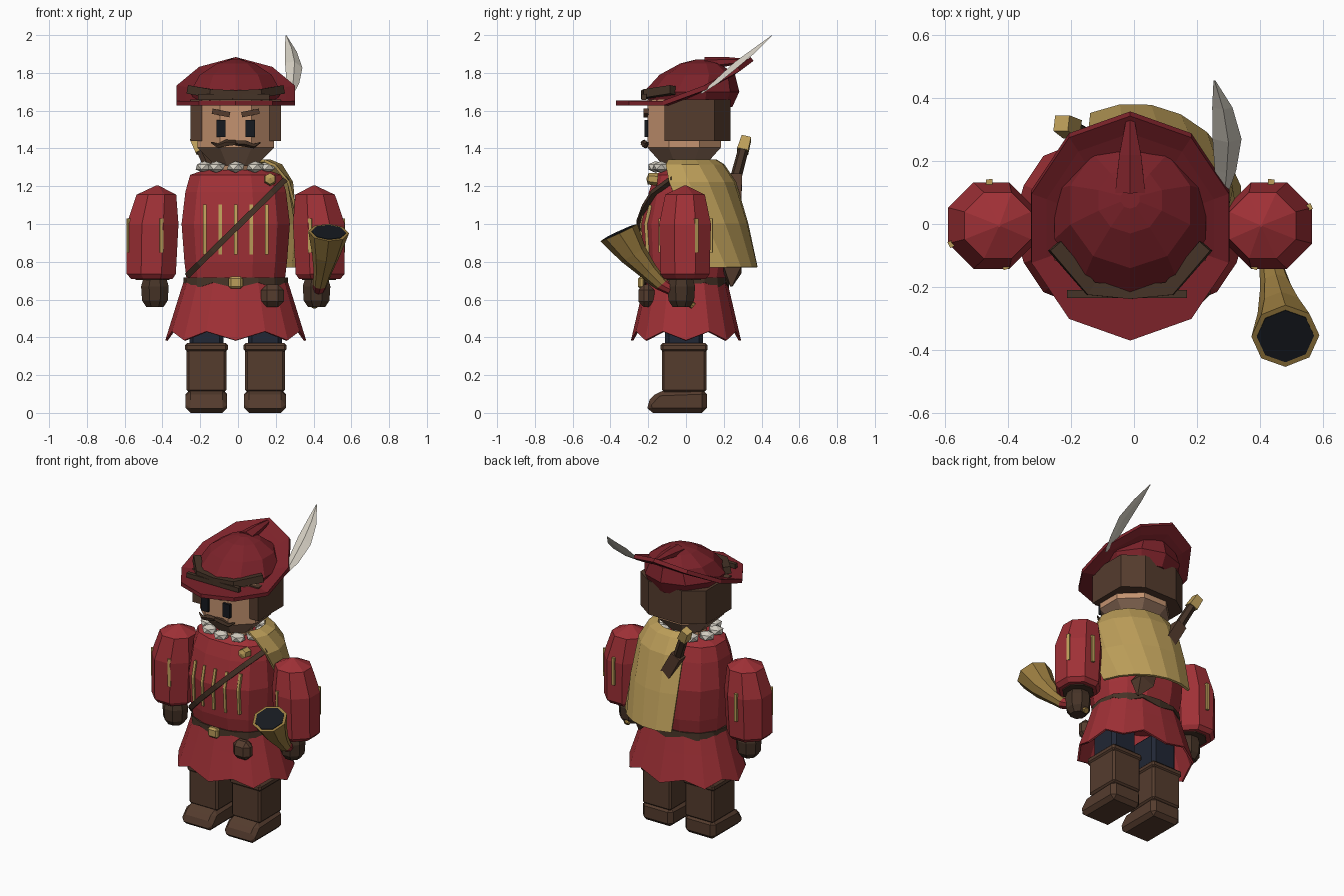
import bpy, bmesh, math
from mathutils import Vector, Matrix

if "Cube" in bpy.data.objects:
    bpy.data.objects.remove(bpy.data.objects["Cube"])

CX = -0.012  # symmetry plane of the figure
COL = dict(red=(.35, .030, .037), hat=(.20, .016, .023), gold=(.50, .34, .10), horn=(.32, .20, .05),
           brown=(.09, .045, .027), dark=(.06, .033, .02), skin=(.55, .29, .16), stubble=(.27, .155, .10),
           navy=(.015, .02, .035), white=(.66, .62, .54), black=(.008, .01, .014))
MATS = {}


def finish(name, bm, col, bevel=0, solid=0):
    bmesh.ops.recalc_face_normals(bm, faces=bm.faces)
    me = bpy.data.meshes.new(name)
    bm.to_mesh(me)
    bm.free()
    if col not in MATS:
        MATS[col] = bpy.data.materials.new(col)
        MATS[col].diffuse_color = (*COL[col], 1)
    me.materials.append(MATS[col])
    ob = bpy.data.objects.new(name, me)
    bpy.context.collection.objects.link(ob)
    if solid:
        m = ob.modifiers.new("thick", 'SOLIDIFY')
        m.thickness, m.offset = solid, 0
    if bevel:
        m = ob.modifiers.new("bevel", 'BEVEL')
        m.width, m.segments = bevel, 1
    return ob


def ring(x, y, z, rx, ry, n=8, p=2, half=True):
    """Flat-fronted n-gon ring; p > 2 makes it boxier."""
    k, out = 1 / math.cos(math.pi / n), []
    for i in range(n):
        a = 2 * math.pi * (i + .5 * half) / n - math.pi / 2
        f = lambda v: math.copysign(abs(v) ** (2 / p), v)
        out.append(Vector((x + rx * k * f(math.cos(a)), y + ry * k * f(math.sin(a)), z)))
    return out


def loft(name, rings, col, caps=True, closed=True, **kw):
    bm = bmesh.new()
    vs = [[bm.verts.new(p) for p in r] for r in rings]
    n = len(rings[0])
    for a, b in zip(vs, vs[1:]):
        for i in range(n if closed else n - 1):
            j = (i + 1) % n
            bm.faces.new((a[i], a[j], b[j], b[i]))
    if caps:
        bm.faces.new(vs[0])
        bm.faces.new(vs[-1])
    return finish(name, bm, col, **kw)


def tube(name, path, col, n=6, flat=1):
    """Loft along (x, y, z, radius) points."""
    P, rings = [Vector(p[:3]) for p in path], []
    for i, p in enumerate(P):
        t = (P[min(i + 1, len(P) - 1)] - P[max(i - 1, 0)]).normalized()
        u = t.cross(Vector((0, 1, 0))).normalized()
        v = u.cross(t)
        angs = [2 * math.pi * (k + .5) / n for k in range(n)]
        rings.append([p + path[i][3] * (u * math.cos(a) + v * flat * math.sin(a)) for a in angs])
    return loft(name, rings, col)


def box(name, c, size, col, bevel=0, rot=(0, 0, 0)):
    bm = bmesh.new()
    m = Matrix.Translation(c)
    for a, ax in zip(rot, 'XYZ'):
        m = m @ Matrix.Rotation(a, 4, ax)
    bmesh.ops.create_cube(bm, size=1, matrix=m @ Matrix.Diagonal((*size, 1)))
    return finish(name, bm, col, bevel)


def prism(name, lo, hi, col, bevel=0):
    return loft(name, [[Vector(p) for p in lo], [Vector(p) for p in hi]], col, bevel=bevel)


# boots and legs
for s in (-1, 1):
    x = CX + s * .155
    prof = [(.11, 0), (-.20, 0), (-.21, .05), (-.15, .115), (.11, .125)]
    prism("boot_foot", [(x - .11, y, z) for y, z in prof], [(x + .11, y, z) for y, z in prof], 'brown', .025)
    box("boot_shaft", (x, -.01, .225), (.21, .235, .23), 'brown', .012)
    box("boot_cuff", (x, -.01, .347), (.228, .25, .045), 'brown', .012)
    box("leg", (x, -.01, .46), (.18, .2, .24), 'navy', .02)

# skirt with a wavy hem, and dagged belt
top, mid, hem, b0, b1 = (ring(CX, 0, z, rx, ry, 16, 2.3, False) for z, rx, ry in
    ((.71, .26, .205), (.58, .30, .235), (.395, .36, .28), (.715, .265, .215), (.69, .268, .218)))
for i in range(16):
    if i % 2:
        hem[i].z += .035
        hem[i].x = CX + (hem[i].x - CX) * .97
        hem[i].y *= .97
    else:
        hem[i].z -= .012
        b1[i].z -= .03
loft("skirt", [top, mid, hem], 'red', caps=False, solid=.012)
loft("belt", [b0, b1], 'dark', caps=False, solid=.012)
box("belt_buckle", (CX, -.235, .69), (.075, .04, .065), 'gold', .012)
box("belt_pouch", (.183, -.21, .62), (.12, .085, .12), 'brown', .03)

# torso
T = [(.70, .258, .205), (.80, .27, .225), (1.0, .285, .235), (1.17, .265, .195), (1.26, .24, .165), (1.285, .17, .12)]
loft("torso", [ring(CX, 0, z, rx, ry, 12, 2.4) for z, rx, ry in T], 'red')


def front(x, z, off=.012):
    """Point just in front of the torso surface."""
    for (z0, a0, b0), (z1, a1, b1) in zip(T, T[1:]):
        if z <= z1:
            break
    t = (z - z0) / (z1 - z0)
    rx, ry = a0 + (a1 - a0) * t, b0 + (b1 - b0) * t
    q = min(abs((x - CX) / rx / 1.03), .97)
    return Vector((x, -ry * 1.02 * (1 - q ** 2.4) ** (1 / 2.4) - off, z))


# chest slashes, strap, cloak button
for i in range(5):
    x = CX + (i - 2) * .082
    tube("chest_slash", [(*front(x, z, 0), .012) for z in (.84, .92, 1.0, 1.10)], 'gold', 4)
path = [(-.265 + .52 * t, .73 + .51 * t) for t in (0, .12, .25, .4, .55, .7, .85, 1)]
tube("chest_strap", [(*front(x, z), .022) for x, z in path], 'dark', 4, .8)
tube("cloak_button", [(.17, -.15, 1.235, .034), (.17, -.20, 1.24, .03), (.17, -.21, 1.24, .015)], 'gold', 6)

# sleeves with slashes, hands
for s in (-1, 1):
    A = [(.71, .444, .11), (.735, .447, .13), (1.0, .44, .137), (1.155, .42, .105), (1.205, .415, .004)]
    loft("sleeve", [ring(CX + s * x, -.005, z, r, r) for z, x, r in A], 'red')
    for deg in (88, 25 * s, -110):
        a = math.radians(deg)
        x, y = CX + s * (.442 + .137 * math.cos(a)), -.005 + .137 * math.sin(a)
        box("sleeve_slash", (x, y, .94), (.02, .02, .18), 'gold', 0, (0, 0, a * s))
    loft("sleeve_lining", [ring(CX + s * .44, -.01, z, .09, .09) for z in (.703, .725)], 'dark')
    H = [(.56, .045), (.595, .068), (.67, .073), (.715, .06)]
    loft("hand", [ring(CX + s * .428, -.025, z, r, r) for z, r in H], 'dark')

# head
loft("neck", [ring(CX, -.01, z, .10, .10) for z in (1.27, 1.31)], 'skin')
loft("jaw", [ring(CX, -.01, 1.31, .11, .11), ring(CX, -.01, 1.405, .203, .195)], 'stubble')
loft("face", [ring(CX, -.01, z, .203, .195) for z in (1.405, 1.66)], 'skin')
outline = [(-.24, -.115), (-.24, .15), (-.12, .235), (.12, .235), (.24, .15), (.24, -.115)]
prism("hair", [(CX + x, y, 1.44) for x, y in outline], [(CX + x, y, 1.66) for x, y in outline], 'brown')
for s in (-1, 1):
    box("eye", (CX + s * .078, -.21, 1.505), (.05, .02, .09), 'black')
    box("eyebrow", (CX + s * .078, -.212, 1.588), (.095, .025, .028), 'brown', 0, (0, -s * .2, 0))
    tube("moustache", [(CX, -.218, 1.43, .014), (CX + s * .05, -.222, 1.428, .019),
                       (CX + s * .095, -.215, 1.413, .013), (CX + s * .13, -.20, 1.432, .004)], 'dark', 5)

# ruff of white beads
for i in range(10):
    a = 2 * math.pi * i / 10 - math.pi / 2
    bm = bmesh.new()
    bmesh.ops.create_icosphere(bm, subdivisions=1, radius=.052, matrix=Matrix.Translation(
        (CX + .175 * math.cos(a), -.01 + .15 * math.sin(a), 1.302)) @ Matrix.Diagonal((1, .9, .6, 1)))
    finish("ruff_bead", bm, 'white')

# cap: crown, brim turned up at the back, ridge, band
C = [(1.62, .03, .205), (1.70, .03, .24), (1.79, .06, .19), (1.85, .075, .10), (1.87, .08, .03)]
loft("cap_crown", [ring(CX, y, z, r, r, 10, 2, False) for z, y, r in C], 'hat')
brim = [ring(CX, -.01, 1.64, a * .95, b * .95, 10, 2, False) for a, b in ((.20, .21), (.28, .305), (.33, .36))]
for r in brim:
    for v in r:
        v.z += max(0, v.y + .06) * .51 + max(0, v.y - .25) * .25
loft("cap_brim", brim, 'hat', caps=False, solid=.025)
tube("cap_ridge", [(CX, .10, 1.85, .055), (CX, .22, 1.86, .04), (CX, .335, 1.865, .014)], 'hat', 6, .6)
band = [(-.24, -.07, 1.71), (-.125, -.205, 1.69), (0, -.215, 1.685), (.125, -.205, 1.69), (.24, -.07, 1.71)]
tube("cap_band", [(CX + x, y, z, .032) for x, y, z in band], 'dark', 4)
box("cap_band_strip", (CX - .01, -.222, 1.672), (.38, .025, .03), 'dark')

# feather: diamond cross-section swept up and back
F = [(.285, .08, 1.69, .008), (.29, .17, 1.755, .034), (.295, .27, 1.84, .046), (.28, .37, 1.92, .032), (.255, .455, 1.998, .003)]
loft("cap_feather", [[Vector((x + w * a, y - w * b, z + w * c)) for a, b, c in
                      ((-1, 0, .3), (.15, .35, -.45), (1, 0, -.3), (.1, .25, .4))] for x, y, z, w in F], 'white')

# half cloak over the left shoulder and back
K = [(1.335, .17, .16, -35, 125), (1.31, .23, .20, -32, 122), (1.22, .285, .26, -20, 119),
     (1.0, .325, .325, 0, 116), (.77, .35, .375, 18, 113)]
rows = []
for z, rx, ry, a0, a1 in K:
    angs = [math.radians(a0 + (a1 - a0) * i / 6) for i in range(7)]
    rows.append([Vector((rx * math.cos(a), ry * math.sin(a), z)) for a in angs])
loft("half_cloak", rows, 'gold', caps=False, closed=False, solid=.015)

# sheathed blade slung across the back
tube("blade_sheath", [(-.13, .265, 1.25, .05), (.10, .25, .84, .055), (.14, .245, .76, .075), (.17, .24, .67, .008)], 'brown', 4, .9)
tube("blade_grip", [(-.13, .265, 1.25, .03), (-.20, .305, 1.40, .028)], 'dark', 6)
tube("blade_pommel", [(-.195, .30, 1.385, .042), (-.23, .32, 1.455, .036)], 'gold', 4)

# hunting horn in the left hand
B = [(.405, .04, .565, .018), (.425, -.06, .64, .028), (.435, -.13, .68, .038), (.45, -.20, .75, .05),
     (.467, -.28, .84, .075), (.48, -.355, .955, .108)]
R = []
for i, (x, y, z, r) in enumerate(B):
    t = Vector((.05, -.75, .65)).lerp(Vector((.05, -.42, .9)), i / 5).normalized()
    u = t.cross(Vector((1, 0, 0))).normalized()
    v = t.cross(u)
    R.append([Vector((x, y, z)) + r * (u * math.cos(k * math.pi / 4) + v * math.sin(k * math.pi / 4)) for k in range(8)])
loft("horn_mouthpiece", R[:2], 'horn')
loft("horn_grip", R[1:3], 'red')
mid_pt, t = Vector(B[-1][:3]), Vector((.05, -.42, .9)).normalized()
rim = [mid_pt + (p - mid_pt) * .84 for p in R[-1]]
loft("horn_body", R[2:] + [rim], 'horn')
loft("horn_opening", [[p + t * d for p in rim] for d in (-.01, .003)], 'black')

for m in bpy.data.materials:
    if m.users and not m.is_grease_pencil:
        m.use_nodes = True
        m.node_tree.nodes["Principled BSDF"].inputs["Base Color"].default_value = m.diffuse_color
